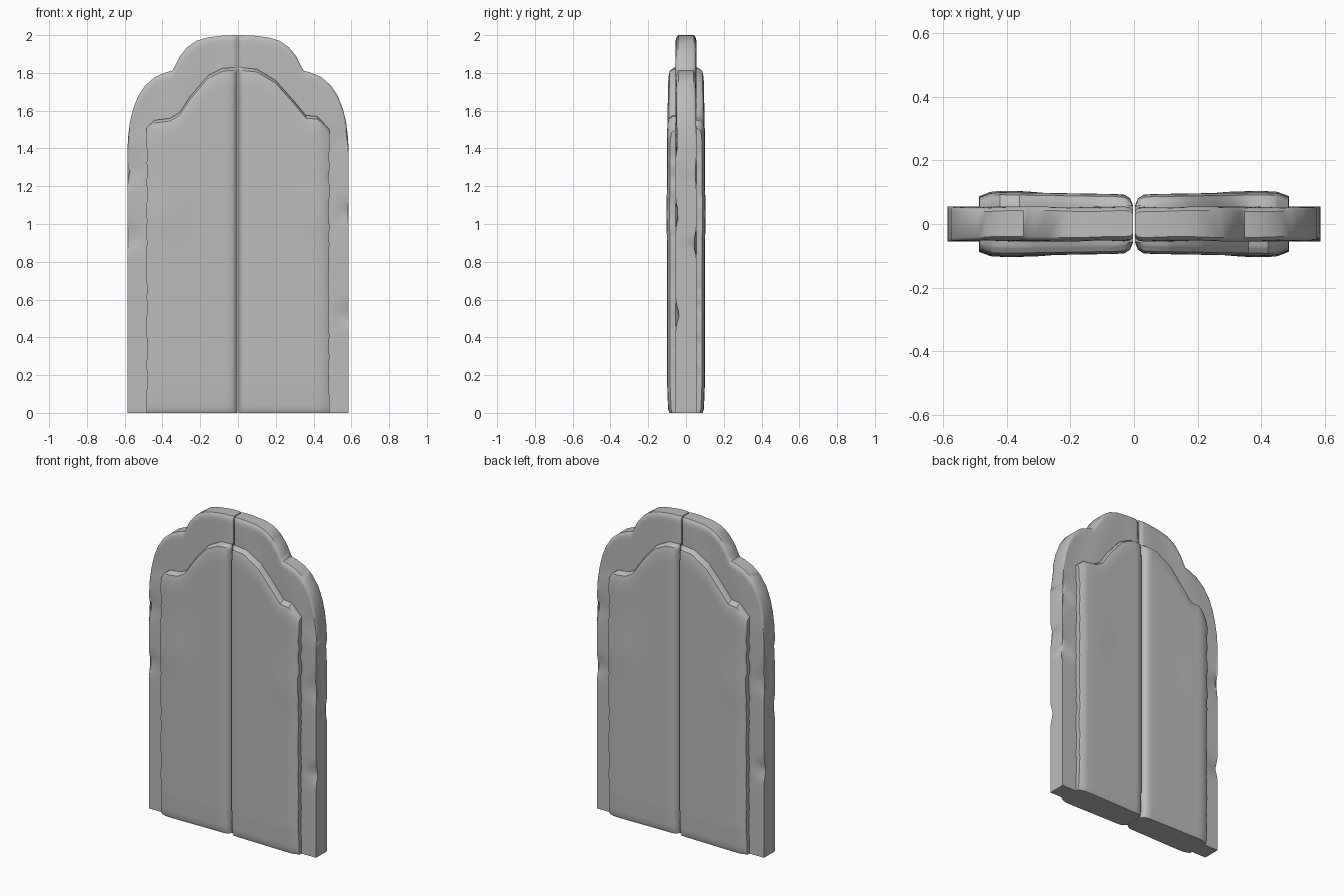
import bpy, bmesh, math, random

cube = bpy.data.objects.get("Cube")
if cube:
    bpy.data.objects.remove(cube, do_unlink=True)

random.seed(4)

stone = bpy.data.materials.new("grey stone")
stone.use_nodes = True
stone.diffuse_color = (0.5, 0.5, 0.5, 1)
stone.node_tree.nodes["Principled BSDF"].inputs["Base Color"].default_value = (0.5, 0.5, 0.5, 1)


def lerp(points, x):
    """Piecewise linear value of a list of (x, value) points."""
    for (x0, v0), (x1, v1) in zip(points, points[1:]):
        if x <= x1:
            return v0 + (v1 - v0) * max(0, x - x0) / (x1 - x0)
    return points[-1][1]


# Half outlines: (distance from the centre, height)
SLAB_TOP = [(0, 2), (0.08, 1.998), (0.16, 1.988), (0.22, 1.97), (0.27, 1.935), (0.31, 1.885),
            (0.332, 1.84), (0.347, 1.812), (0.39, 1.8), (0.44, 1.778), (0.49, 1.735),
            (0.53, 1.675), (0.555, 1.61), (0.572, 1.54), (0.582, 1.46), (0.586, 1.38)]
NOTCHED_TOP = [(0, 1.83), (0.08, 1.825), (0.16, 1.785), (0.25, 1.68), (0.31, 1.59),
               (0.36, 1.56), (0.44, 1.55), (0.485, 1.51)]
SLOPED_TOP = [(0, 1.83), (0.1, 1.82), (0.2, 1.76), (0.28, 1.67), (0.36, 1.575),
              (0.42, 1.57), (0.485, 1.5)]
# Panel thickness across its width, and rounding along its top and bottom edges
PANEL_DEPTH = [(0.003, 0.058), (0.012, 0.08), (0.03, 0.092), (0.06, 0.094),
               (0.42, 0.1), (0.45, 0.097), (0.485, 0.084)]
TOP_DROP = [(0, 0.03), (0.015, 0.008), (0.05, 0.001), (0.1, 0)]
FOOT_DROP = [(0, 0.012), (0.02, 0.005), (0.15, 0)]
# Worn dents on the slab's outer edge: (side, face, height)
DENTS = [(1, -1, 0.52), (1, -1, 1.05), (1, -1, 1.45), (-1, -1, 0.92), (-1, -1, 1.27),
         (1, 1, 1.27), (1, 1, 0.9), (-1, 1, 0.55), (-1, 1, 1.1)]


def slab_depth(side, face, x, z, top):
    d = 0.055 - lerp([(0, 0.012), (0.012, 0.003), (0.03, 0)], top - z)
    d -= lerp([(0.003, 0.012), (0.012, 0.003), (0.03, 0)], x)
    outer = max(0, (x - 0.49) / 0.096)
    for s, f, h in DENTS:
        if s == side and f == face:
            d -= 0.018 * outer * math.exp(-((z - h) / 0.045) ** 2)
    # shallow hewn ripples around the arched rim
    if z > 1.5:
        d -= 0.004 * (0.5 + 0.5 * math.sin(24 * x + 9 * z + side * face))
    return d


def panel_depth(x, z, top):
    d = lerp(PANEL_DEPTH, x) - lerp(TOP_DROP, top - z) - lerp(FOOT_DROP, z)
    return max(d, 0.056) + 0.004 * math.exp(-((z - 1.05) / 0.12) ** 2) * (x > 0.3)


def make_body(name, side, xs, outline, front, back, ragged=0.0):
    """Closed body with a front and a back grid below an outline."""
    bm = bmesh.new()
    grids = ([], [])
    rows = 46
    for i, x in enumerate(xs):
        top = lerp(outline, x)
        low, high = [0, 0.006, 0.02, 0.05], [0.05, 0.03, 0.015, 0.006, 0]
        zs = low + [0.1 + (top - 0.2) * k / rows for k in range(rows + 1)] + [top - h for h in high]
        for grid, depth, sign in ((grids[0], front, -1), (grids[1], back, 1)):
            column = []
            for k, z in enumerate(zs):
                random.seed(k * 7 + side)
                worn = ragged * random.uniform(-1, 0.3) if i == len(xs) - 1 and 3 < k < 50 else 0
                column.append(bm.verts.new((side * (x + worn), sign * depth(x, z, top), z)))
            grid.append(column)
    a, b = grids
    n, m = len(a), len(a[0])
    for i in range(n - 1):
        for j in range(m - 1):
            for g in grids:
                bm.faces.new((g[i][j], g[i + 1][j], g[i + 1][j + 1], g[i][j + 1]))
    # rim joining the two grids
    ring = ([(i, 0) for i in range(n)] + [(n - 1, j) for j in range(1, m)]
            + [(i, m - 1) for i in range(n - 2, -1, -1)] + [(0, j) for j in range(m - 2, 0, -1)])
    for (i, j), (p, q) in zip(ring, ring[1:] + ring[:1]):
        bm.faces.new((a[i][j], a[p][q], b[p][q], b[i][j]))
    bmesh.ops.recalc_face_normals(bm, faces=bm.faces)
    mesh = bpy.data.meshes.new(name)
    bm.to_mesh(mesh)
    bm.free()
    mesh.materials.append(stone)
    obj = bpy.data.objects.new(name, mesh)
    bpy.context.collection.objects.link(obj)
    bpy.ops.object.select_all(action='DESELECT')
    obj.select_set(True)
    bpy.context.view_layer.objects.active = obj
    bpy.ops.object.shade_smooth_by_angle(angle=math.radians(40))
    return obj


def columns(outline, extra):
    return sorted({0.003, 0.012, 0.03, *extra, *[x for x, _ in outline if x > 0.03]})


# Two slab leaves meeting at the centre line
for side, label in ((1, "left"), (-1, "right")):
    make_body(label + "_slab", side, columns(SLAB_TOP, (0.12, 0.19, 0.36, 0.415, 0.465, 0.51)), SLAB_TOP,
              lambda x, z, t: slab_depth(side, -1, x, z, t),
              lambda x, z, t: slab_depth(side, 1, x, z, t))

# Raised panels: the rear pair is the front pair turned half round
for side, outline, label, rear_label in ((-1, NOTCHED_TOP, "right", "left"),
                                         (1, SLOPED_TOP, "left", "right")):
    xs = columns(outline, (0.06, 0.12, 0.22, 0.34, 0.4, 0.45, 0.472))
    panel = make_body("front_" + label + "_panel", side, xs, outline, panel_depth,
                      lambda x, z, t: -0.03, ragged=0.007)
    rear = panel.copy()
    rear.name = "back_" + rear_label + "_panel"
    rear.rotation_euler.z = math.pi
    bpy.context.collection.objects.link(rear)
